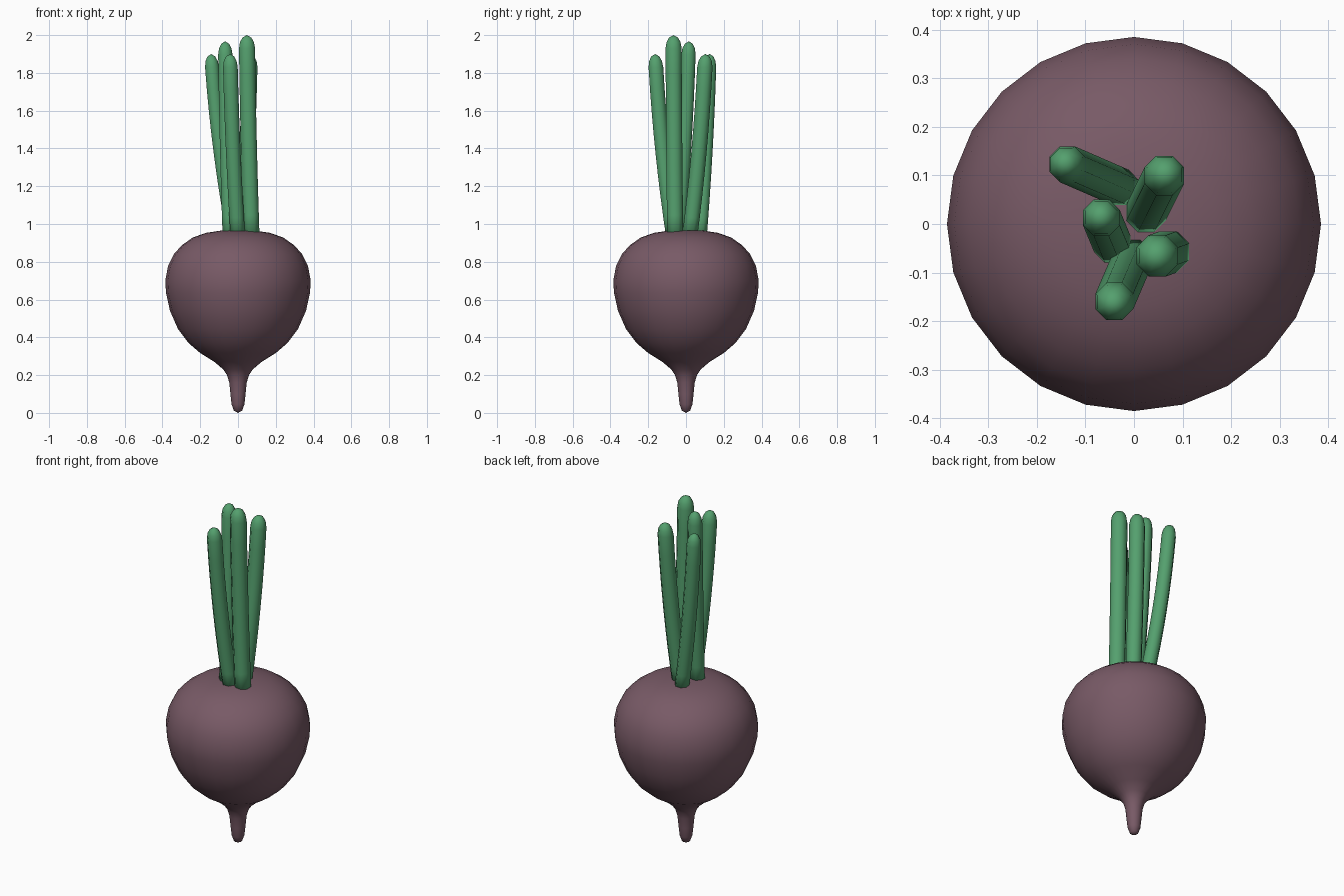
import bpy, bmesh, math
from mathutils import Vector

if "Cube" in bpy.data.objects:
    bpy.data.objects.remove(bpy.data.objects["Cube"])


def material(name, rgb):
    m = bpy.data.materials.new(name)
    m.diffuse_color = (*rgb, 1.0)
    m.use_nodes = True
    m.node_tree.nodes["Principled BSDF"].inputs["Base Color"].default_value = m.diffuse_color
    return m


def skin_rings(name, rings, start, end, mat):
    """Join rings of points into a closed smooth tube with pointed caps."""
    bm = bmesh.new()
    loops = [[bm.verts.new(p) for p in ring] for ring in rings]
    n = len(loops[0])
    for a, b in zip(loops, loops[1:]):
        for i in range(n):
            j = (i + 1) % n
            bm.faces.new((a[i], a[j], b[j], b[i]))
    for loop, tip in ((loops[0], start), (loops[-1], end)):
        v = bm.verts.new(tip)
        for i in range(n):
            bm.faces.new((loop[i], loop[(i + 1) % n], v))
    bmesh.ops.recalc_face_normals(bm, faces=bm.faces)
    for f in bm.faces:
        f.smooth = True
    me = bpy.data.meshes.new(name)
    bm.to_mesh(me)
    bm.free()
    me.materials.append(mat)
    ob = bpy.data.objects.new(name, me)
    bpy.context.collection.objects.link(ob)
    return ob


def ring(centre, r, n, phase=0.0):
    return [Vector(centre) + Vector((r * math.cos(phase + math.tau * i / n),
                                     r * math.sin(phase + math.tau * i / n), 0))
            for i in range(n)]


beet = material("beet purple", (0.188, 0.102, 0.133))
green = material("stem green", (0.089, 0.352, 0.156))

# Root bulb with its tail: lathed profile (radius, height)
profile = [(0.022, 0.012), (0.034, 0.045), (0.040, 0.10), (0.046, 0.16),
           (0.058, 0.20), (0.078, 0.23), (0.125, 0.27), (0.20, 0.317),
           (0.262, 0.37), (0.318, 0.445), (0.36, 0.54), (0.381, 0.635),
           (0.385, 0.70), (0.37, 0.78), (0.34, 0.84), (0.297, 0.888),
           (0.24, 0.928), (0.17, 0.953), (0.09, 0.965)]
skin_rings("root_bulb", [ring((0, 0, z), r, 24) for r, z in profile],
           (0, 0, 0.0), (0, 0, 0.967), beet)

# Leaf stems: base x, y, tip x, y, tip height, radius
stems = [(-0.02, 0.072, -0.142, 0.125, 1.90, 0.040),
         (0.022, 0.018, 0.064, 0.103, 1.90, 0.044),
         (-0.043, -0.045, -0.068, 0.015, 1.967, 0.041),
         (0.072, -0.057, 0.047, -0.066, 2.0, 0.046),
         (0.0, -0.065, -0.042, -0.163, 1.90, 0.042)]
Z0 = 0.92
for k, (bx, by, tx, ty, top, r) in enumerate(stems):
    def centre(z):
        # bends outward low down and straightens near the tip
        t = (z - Z0) / (top - Z0)
        f = t * (1.5 - 0.5 * t)
        return (bx + (tx - bx) * f, by + (ty - by) * f, z)
    rings = [ring(centre(Z0 + (top - 0.07 - Z0) * i / 8), r, 8, math.pi / 8)
             for i in range(9)]
    for dz, s in ((0.037, 0.87), (0.013, 0.55)):
        rings.append(ring(centre(top - dz), r * s, 8, math.pi / 8))
    skin_rings(f"leaf_stem_{k + 1}", rings, centre(Z0), centre(top), green)
